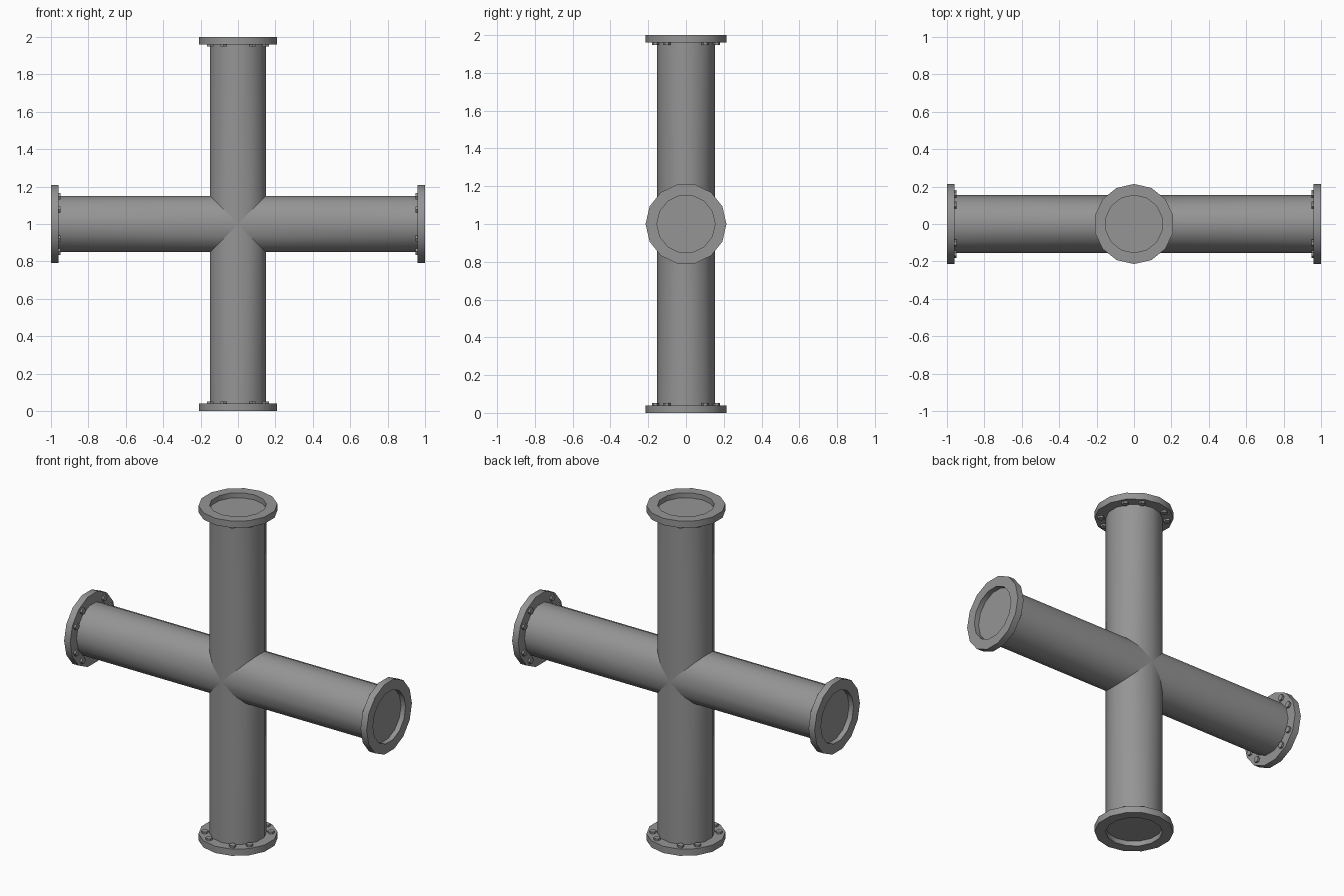
import bpy, bmesh
from math import sin, cos, pi, radians
from mathutils import Matrix, Vector

if "Cube" in bpy.data.objects:
    bpy.data.objects.remove(bpy.data.objects["Cube"])

SIDES = 14
PIPE_R, FLANGE_R, FLANGE_T = 0.154, 0.214, 0.04
# four arms: one upright arm turned about the y axis, centred at z = 1
ARMS = [("top", 0), ("right", 90), ("bottom", 180), ("left", 270)]

grey = bpy.data.materials.new("dark_grey_metal")
grey.diffuse_color = (0.3, 0.3, 0.3, 1)
grey.use_nodes = True
grey.node_tree.nodes["Principled BSDF"].inputs["Base Color"].default_value = grey.diffuse_color


def arm_matrix(deg):
    return Matrix.Translation((0, 0, 1)) @ Matrix.Rotation(radians(deg), 4, 'Y')


def ring(bm, r, height, mat):
    verts = []
    for i in range(SIDES):
        a = pi / 2 + 2 * pi * i / SIDES
        x, y = r * cos(a), r * sin(a)
        z = abs(x) if height is None else height   # None = mitred end
        verts.append(bm.verts.new(mat @ Vector((x, y, z))))
    return verts


def bridge(bm, a, b):
    return [bm.faces.new((a[i], a[(i + 1) % SIDES], b[(i + 1) % SIDES], b[i]))
            for i in range(SIDES)]


def finish(bm, name):
    mesh = bpy.data.meshes.new(name)
    bm.to_mesh(mesh)
    bm.free()
    mesh.materials.append(grey)
    ob = bpy.data.objects.new(name, mesh)
    bpy.context.collection.objects.link(ob)
    bpy.ops.object.select_all(action='DESELECT')
    ob.select_set(True)
    bpy.context.view_layer.objects.active = ob
    bpy.ops.object.shade_smooth_by_angle(angle=radians(30))


for label, deg in ARMS:
    m = arm_matrix(deg)

    # pipe arm, mitred where the four meet so the seams stay crisp
    bm = bmesh.new()
    bridge(bm, ring(bm, PIPE_R, None, m), ring(bm, PIPE_R, 1 - FLANGE_T, m))
    finish(bm, label + "_pipe")

    # flange with a recessed end plate
    bm = bmesh.new()
    profile = [(PIPE_R, 1 - FLANGE_T), (FLANGE_R, 1 - FLANGE_T), (FLANGE_R, 1),
               (PIPE_R, 1), (PIPE_R, 0.97)]
    rings = [ring(bm, r, h, m) for r, h in profile]
    for a, b in zip(rings, rings[1:]):
        bridge(bm, a, b)
    bm.faces.new(rings[-1])
    finish(bm, label + "_flange")

    # eight bolt heads behind the flange
    bm = bmesh.new()
    for sx in (-1, 1):
        for sy in (-1, 1):
            for x, y in ((0.078, 0.162), (0.148, 0.102)):
                pos = Matrix.Translation((sx * x, sy * y, 1 - FLANGE_T - 0.005))
                bmesh.ops.create_cone(bm, cap_ends=True, segments=6, radius1=0.019,
                                      radius2=0.019, depth=0.014, matrix=m @ pos)
    finish(bm, label + "_bolts")
